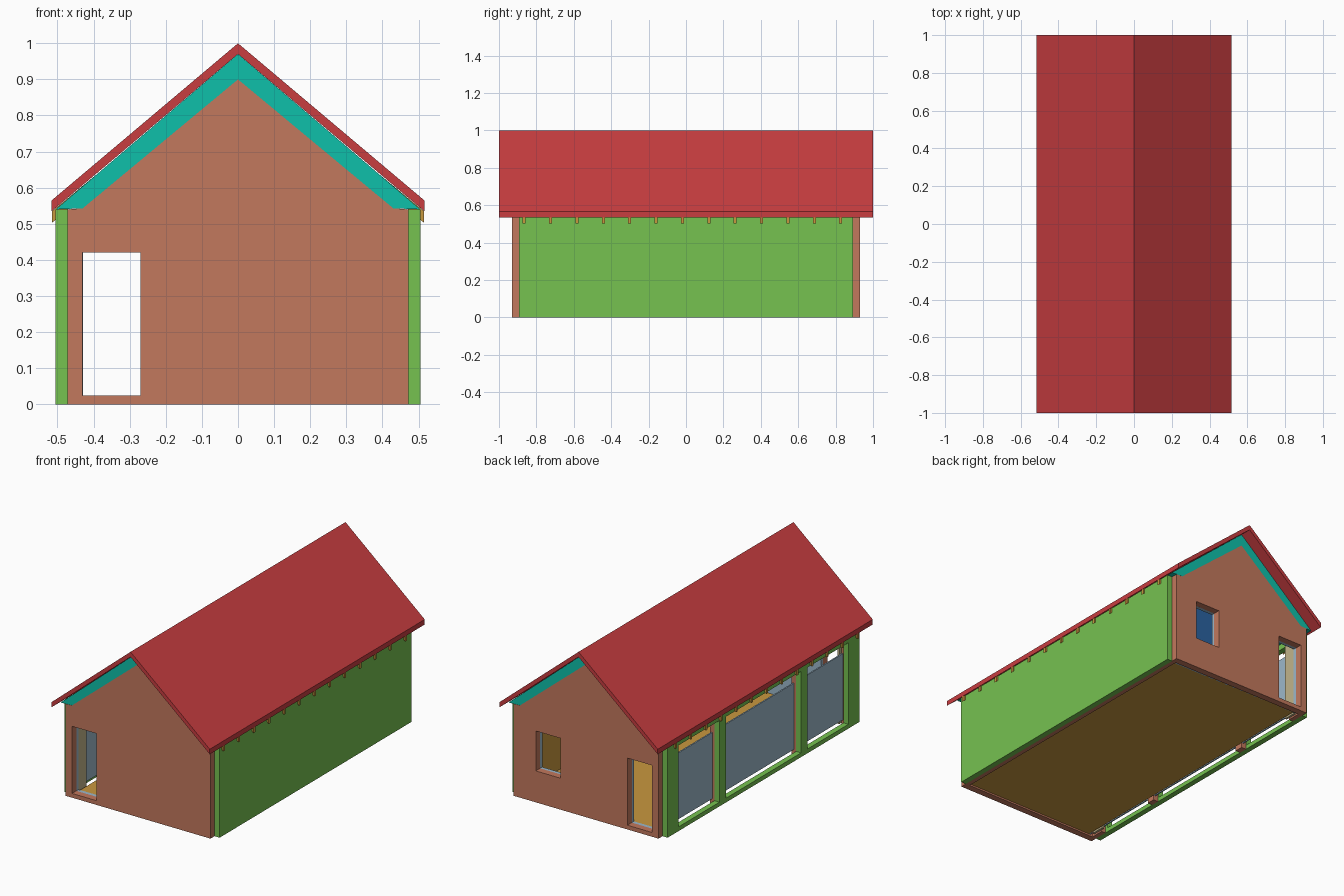
import bpy, bmesh
from mathutils import Matrix

cube = bpy.data.objects.get("Cube")
if cube:
    bpy.data.objects.remove(cube, do_unlink=True)


def material(name, hexcode):
    # sRGB hex code to a flat linear colour
    rgb = [int(hexcode[i:i + 2], 16) / 255 for i in (0, 2, 4)]
    col = [c / 12.92 if c <= 0.04045 else ((c + 0.055) / 1.055) ** 2.4 for c in rgb] + [1]
    m = bpy.data.materials.new(name)
    m.use_nodes = True
    m.diffuse_color = col
    m.node_tree.nodes["Principled BSDF"].inputs["Base Color"].default_value = col
    return m


RED = material("roof red", "C83D40")
TEAL = material("insulation teal", "0EC0AA")
CLAY = material("gable terracotta", "C2785D")
GREEN = material("wall green", "76C250")
GOLD = material("floor gold", "C9983F")
TAN = material("lining pale tan", "C2B48A")
GLASS = material("pane blue grey", "9CB8CA")
BLUE = material("ceiling blue", "3474BC")

# Local outline plane mapped to x-z (thickness along y) or y-z (thickness along x)
AXES = {"y": Matrix(((1, 0, 0, 0), (0, 0, -1, 0), (0, 1, 0, 0), (0, 0, 0, 1))),
        "x": Matrix(((0, 0, 1, 0), (1, 0, 0, 0), (0, 1, 0, 0), (0, 0, 0, 1)))}


def panel(name, loops, axis, lo, hi, mat):
    """Extrude an outline (further loops are holes) from lo to hi along axis."""
    curve = bpy.data.curves.new(name, "CURVE")
    curve.dimensions = "2D"
    curve.fill_mode = "BOTH"
    curve.extrude = (hi - lo) / 2
    for pts in loops:
        s = curve.splines.new("POLY")
        s.points.add(len(pts) - 1)
        for p, (u, v) in zip(s.points, pts):
            p.co = (u, v, 0, 1)
        s.use_cyclic_u = True
    tmp = bpy.data.objects.new(name + "_outline", curve)
    mesh = bpy.data.meshes.new_from_object(tmp)
    bpy.data.objects.remove(tmp)
    mid = (lo + hi) / 2
    shift = Matrix.Translation((mid, 0, 0) if axis == "x" else (0, mid, 0))
    mesh.transform(shift @ AXES[axis])
    bm = bmesh.new()
    bm.from_mesh(mesh)
    bmesh.ops.remove_doubles(bm, verts=bm.verts, dist=1e-5)
    bmesh.ops.recalc_face_normals(bm, faces=bm.faces)
    bm.to_mesh(mesh)
    bm.free()
    mesh.name = name
    mesh.materials.clear()
    mesh.materials.append(mat)
    for f in mesh.polygons:
        f.use_smooth = False
        f.material_index = 0
    ob = bpy.data.objects.new(name, mesh)
    bpy.context.scene.collection.objects.link(ob)
    return ob


def rect(u0, u1, v0, v1):
    return [(u0, v0), (u1, v0), (u1, v1), (u0, v1)]


def mirrored(right):
    """Complete an outline whose first and last points lie on the centre line."""
    return right + [(-u, v) for u, v in reversed(right) if u > 0]


def box(name, x0, x1, y0, y1, z0, z1, mat):
    return panel(name, [rect(y0, y1, z0, z1)], "x", x0, x1, mat)


# Roof shell, insulation layer and sloping ceiling
panel("roof", [mirrored([(0, 1), (.516, .565), (.516, .535), (0, .97)])], "y", -1, 1, RED)
panel("roof_insulation", [mirrored([(0, .97), (.505, .54), (.43, .543), (0, .9)])],
      "y", -.93, .93, TEAL)
panel("ceiling", [mirrored([(0, .9), (.43, .543), (.43, .523), (0, .88)])],
      "y", -.87, .87, BLUE)

# Rafter tails under both eaves
for i in range(13):
    y = -.865 + i * .141
    for side, s in (("left", 1), ("right", -1)):
        tail = [(s * .40, .63), (s * .515, .535), (s * .515, .503), (s * .40, .60)]
        panel(f"rafter_tail_{side}_{i + 1}", [tail], "y", y - .008, y + .008, GOLD)

# Gable walls with a doorway each, plus a window at the back
gable = mirrored([(0, .9), (.43, .543), (.472, .54), (.472, 0), (0, 0)])
lining = mirrored([(0, .89), (.43, .533), (.43, .01), (0, .01)])
door = rect(-.43, -.27, .025, .42)
window = rect(.165, .327, .185, .42)
panel("front_gable", [gable, door], "y", -.93, -.89, CLAY)
panel("back_gable", [gable, door, window], "y", .89, .93, CLAY)
inner_door = rect(-.429, -.27, .025, .42)
panel("front_gable_lining", [lining, inner_door], "y", -.89, -.87, GLASS)
panel("back_gable_lining", [lining, inner_door, window], "y", .87, .89, GLASS)

# Solid side wall with core and lining
box("left_wall", .472, .505, -.892, .892, 0, .54, GREEN)
box("left_wall_core", .445, .472, -.89, .89, 0, .54, CLAY)
box("left_wall_lining", .432, .445, -.87, .87, .01, .54, GOLD)

# Glazed side wall: three bays with panes set behind the frame
bays = [(-.79, -.41), (-.35, .35), (.41, .79)]
panel("right_wall", [rect(-.892, .892, 0, .54)] + [rect(a, b, .025, .505) for a, b in bays],
      "x", -.505, -.472, GREEN)
for i, (a, b) in enumerate(bays):
    box(f"window_pane_{i + 1}", -.455, -.447, a - .02, b + .02, .03, .42, GLASS)
for i, y in enumerate((-.38, .38)):
    box(f"inner_post_{i + 1}", -.472, -.44, y - .025, y + .025, 0, .54, CLAY)
for name, s in (("front", -1), ("back", 1)):
    y0, y1 = sorted((s * .81, s * .89))
    box(f"{name}_corner_core", -.472, -.445, y0, y1, 0, .54, CLAY)
    y0, y1 = sorted((s * .79, s * .87))
    box(f"{name}_corner_lining", -.445, -.432, y0, y1, .01, .53, TAN)

# Floor slab, stopping short of the glazed side
box("floor", -.42, .445, -.89, .89, .01, .024, GOLD)
